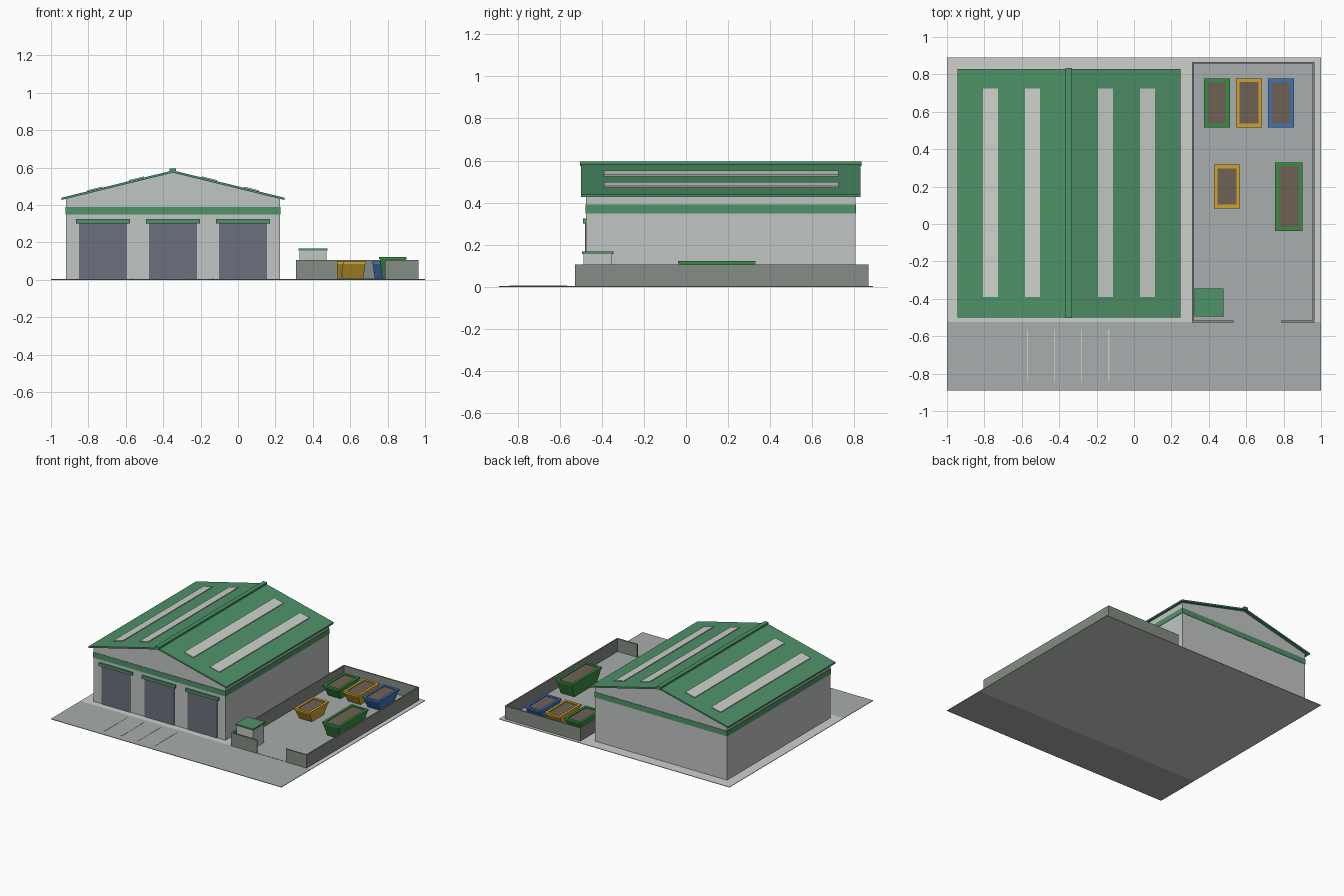
import bpy

if "Cube" in bpy.data.objects:
    bpy.data.objects.remove(bpy.data.objects["Cube"])


def mat(name, r, g, b):
    m = bpy.data.materials.new(name)
    lin = lambda c: ((c / 255 + 0.055) / 1.055) ** 2.4 if c > 10 else c / 3294
    m.diffuse_color = (lin(r), lin(g), lin(b), 1)
    m.use_nodes = True
    m.node_tree.nodes["Principled BSDF"].inputs["Base Color"].default_value = m.diffuse_color
    return m


CONCRETE = mat("pale concrete", 204, 208, 202)
ASPHALT = mat("asphalt grey", 168, 174, 173)
WALL = mat("wall grey", 192, 197, 195)
GREEN = mat("roof green", 78, 146, 104)
DOOR = mat("door slate", 108, 112, 124)
FENCE = mat("fence grey", 133, 140, 133)
YELLOW = mat("skip yellow", 205, 163, 48)
BLUE = mat("skip blue", 62, 115, 184)
SKIP_GREEN = mat("skip green", 58, 142, 68)
WASTE = mat("waste brown", 110, 97, 85)


def mesh(name, verts, faces, *mats):
    me = bpy.data.meshes.new(name)
    me.from_pydata(verts, [], faces)
    ob = bpy.data.objects.new(name, me)
    bpy.context.collection.objects.link(ob)
    for m in mats:
        me.materials.append(m)
    return ob


def prism(name, profile, y0, y1, m):
    """Extrude a counter-clockwise (x, z) profile from y0 (front) to y1 (back)."""
    n = len(profile)
    v = [(x, y, z) for y in (y0, y1) for x, z in profile]
    f = [tuple(range(n)), tuple(range(2 * n - 1, n - 1, -1))]
    f += [(i, i + n, (i + 1) % n + n, (i + 1) % n) for i in range(n)]
    return mesh(name, v, f, m)


def box(name, x0, x1, y0, y1, z0, z1, m):
    return prism(name, [(x0, z0), (x1, z0), (x1, z1), (x0, z1)], y0, y1, m)


# Ground slabs
box("concrete_slab", -1, 1, -0.525, 0.89, 0, 0.004, CONCRETE)
box("asphalt_apron", -1, 1, -0.89, -0.525, 0, 0.004, ASPHALT)
box("yard_floor", 0.312, 0.963, -0.525, 0.865, 0.003, 0.006, ASPHALT)
for i in range(4):
    x = -0.57 + 0.145 * i
    box("parking_line", x - 0.003, x + 0.003, -0.84, -0.565, 0.003, 0.006, CONCRETE)

# Hall walls with gables, and the band around them
CX, HALF, RIDGE, SLOPE = -0.348, 0.572, 0.585, 0.245
eave = RIDGE - 0.008 - HALF * SLOPE
prism("hall_walls", [(CX - HALF, 0.002), (CX + HALF, 0.002), (CX + HALF, eave),
                     (CX, RIDGE - 0.008), (CX - HALF, eave)], -0.475, 0.805, WALL)
box("wall_band", CX - HALF - 0.003, CX + HALF + 0.003, -0.478, 0.808, 0.348, 0.39, GREEN)

# Roof slopes, skylights and ridge cap
for s in (-1, 1):
    def slope_plate(name, d0, d1, y0, y1, low, high, m):
        p = [(CX + s * d, RIDGE - d * SLOPE + o)
             for d, o in ((d0, low), (d1, low), (d1, high), (d0, high))]
        prism(name, p if s > 0 else p[::-1], y0, y1, m)
    slope_plate("roof_slope", 0, 0.597, -0.5, 0.83, -0.012, 0, GREEN)
    for d in (0.195, 0.42):
        slope_plate("skylight", d - 0.04, d + 0.04, -0.39, 0.725, -0.002, 0.006, CONCRETE)
box("ridge_cap", CX - 0.017, CX + 0.017, -0.503, 0.835, 0.574, 0.595, GREEN)

# Roller doors with canopies
for x in (-0.722, -0.348, 0.027):
    box("roller_door", x - 0.128, x + 0.128, -0.479, -0.474, 0.004, 0.302, DOOR)
    box("door_canopy", x - 0.144, x + 0.144, -0.49, -0.474, 0.302, 0.325, GREEN)

# Yard wall with gate opening
T = 0.01
box("yard_wall_left", 0.31, 0.31 + T, -0.527, 0.867, 0.002, 0.107, FENCE)
box("yard_wall_right", 0.965 - T, 0.965, -0.527, 0.867, 0.002, 0.107, FENCE)
box("yard_wall_back", 0.31 + T, 0.965 - T, 0.867 - T, 0.867, 0.002, 0.107, FENCE)
box("yard_wall_front_left", 0.31 + T, 0.532, -0.527, -0.527 + T, 0.002, 0.107, FENCE)
box("yard_wall_front_right", 0.785, 0.965 - T, -0.527, -0.527 + T, 0.002, 0.107, FENCE)

# Gate kiosk
box("kiosk", 0.33, 0.472, -0.487, -0.352, 0.004, 0.156, WALL)
box("kiosk_roof", 0.323, 0.478, -0.495, -0.345, 0.156, 0.168, GREEN)


# Tapered waste skips: body, rim and waste filling
def skip(x0, x1, y0, y1, h, m):
    tx, ty, r = 0.016, 0.045, 0.02
    rings = [(tx, ty, 0.006), (0.004, 0.004, h - 0.012), (0, 0, h - 0.012),
             (0, 0, h), (r, r, h), (r, r, h - 0.006)]
    v = [p for a, b, z in rings for p in
         ((x0 + a, y0 + b, z), (x1 - a, y0 + b, z), (x1 - a, y1 - b, z), (x0 + a, y1 - b, z))]
    f = [(3, 2, 1, 0)]
    for k in range(len(rings) - 1):
        f += [(4 * k + i, 4 * k + (i + 1) % 4, 4 * k + 4 + (i + 1) % 4, 4 * k + 4 + i)
              for i in range(4)]
    f.append((20, 21, 22, 23))
    ob = mesh("waste_skip", v, f, m, WASTE)
    ob.data.polygons[-1].material_index = 1


for x, m in ((0.373, SKIP_GREEN), (0.545, YELLOW), (0.716, BLUE)):
    skip(x, x + 0.14, 0.517, 0.778, 0.097, m)
skip(0.427, 0.567, 0.083, 0.318, 0.097, YELLOW)
skip(0.754, 0.902, -0.037, 0.33, 0.123, SKIP_GREEN)
